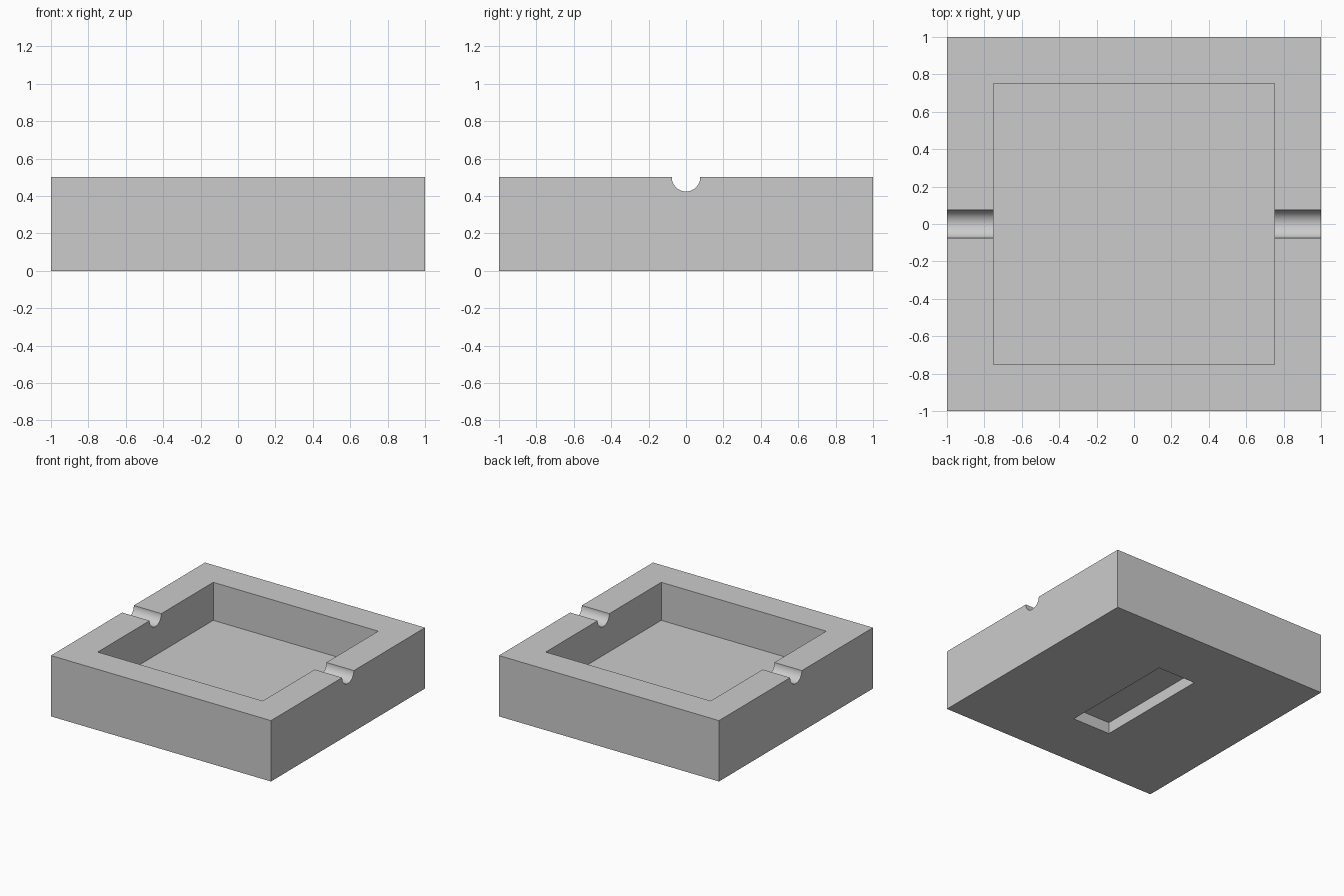
import bpy
from math import pi, radians

cube = bpy.data.objects.get("Cube")
if cube:
    bpy.data.objects.remove(cube, do_unlink=True)

HEIGHT = 0.5
FLOOR = 0.1875          # basin floor height
SLOT_DEPTH = 0.094      # recess in the underside
NOTCH_RADIUS = 0.076

grey = bpy.data.materials.new("plain grey")
grey.use_nodes = True
colour = (0.6, 0.6, 0.6, 1)
grey.diffuse_color = colour
grey.node_tree.nodes["Principled BSDF"].inputs["Base Color"].default_value = colour


def box(name, width, depth, bottom, top):
    """Box centred on x and y, spanning bottom to top."""
    bpy.ops.mesh.primitive_cube_add(size=1, location=(0, 0, (bottom + top) / 2))
    obj = bpy.context.object
    obj.name = name
    obj.scale = (width, depth, top - bottom)
    bpy.ops.object.transform_apply(location=True, rotation=True, scale=True)
    obj.data.materials.append(grey)
    return obj


def carve(target, cutter):
    """Subtract the cutter from the target and discard it."""
    cutter.hide_render = True
    mod = target.modifiers.new(cutter.name, "BOOLEAN")
    mod.operation = "DIFFERENCE"
    mod.solver = "EXACT"
    mod.object = cutter
    bpy.context.view_layer.objects.active = target
    bpy.ops.object.modifier_apply(modifier=mod.name)
    bpy.data.objects.remove(cutter, do_unlink=True)


# Square block
tray = box("square_tray", 2, 2, 0, HEIGHT)

# Square basin and the slot underneath
carve(tray, box("basin_cutter", 1.5, 1.5, FLOOR, HEIGHT + 0.3))
carve(tray, box("slot_cutter", 0.344, 1, -0.2, SLOT_DEPTH))

# Round rest notches across both side rims
bpy.ops.mesh.primitive_cylinder_add(vertices=48, radius=NOTCH_RADIUS, depth=3,
                                    location=(0, 0, HEIGHT), rotation=(0, pi / 2, 0))
notch = bpy.context.object
notch.name = "notch_cutter"
notch.data.materials.append(grey)
carve(tray, notch)

# Smooth notches, crisp edges
bpy.ops.object.select_all(action="DESELECT")
tray.select_set(True)
bpy.context.view_layer.objects.active = tray
bpy.ops.object.shade_smooth_by_angle(angle=radians(30))
